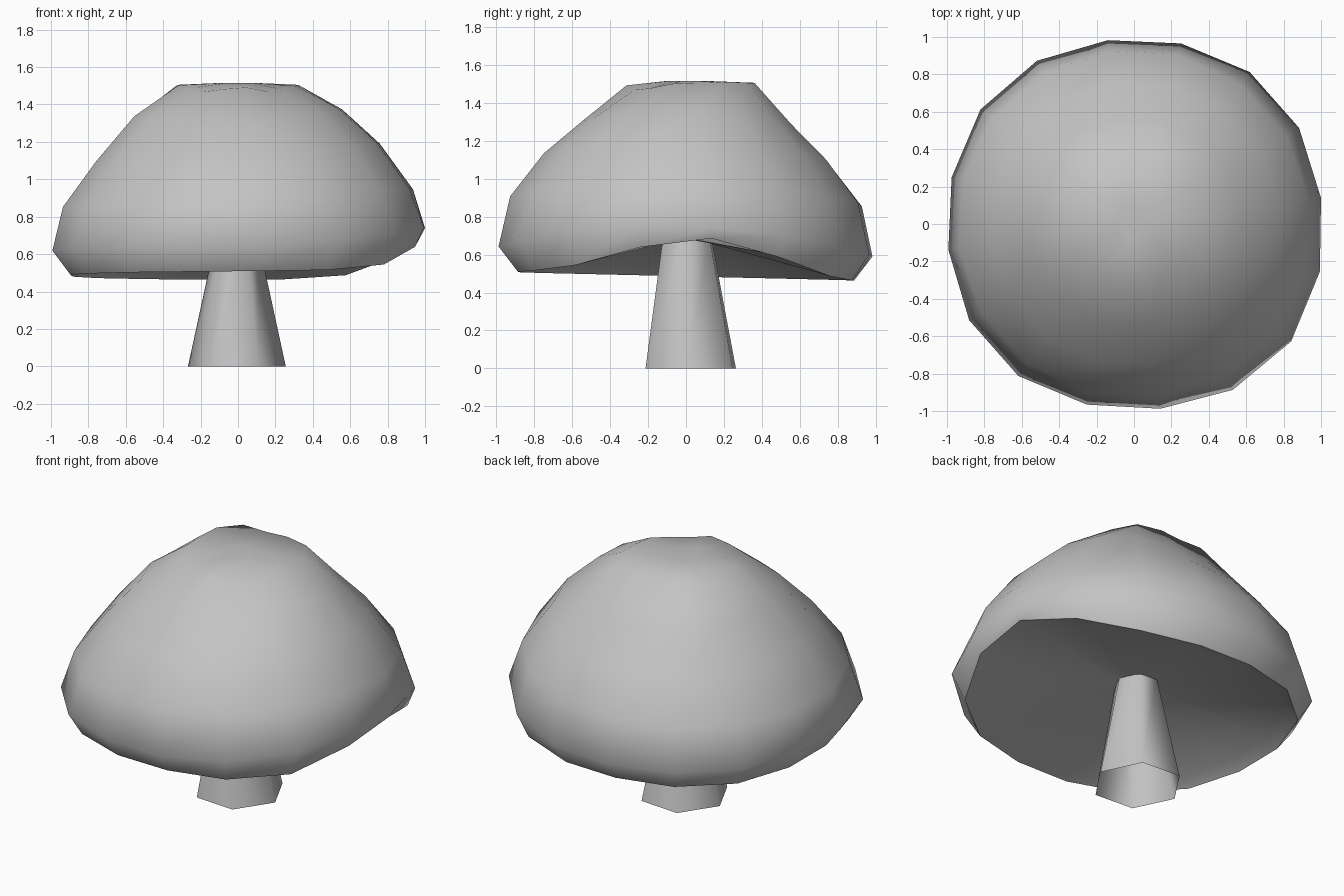
import bpy, bmesh, math

if "Cube" in bpy.data.objects:
    bpy.data.objects.remove(bpy.data.objects["Cube"], do_unlink=True)

SIDES = 16
TURN = math.radians(8)
cos, sin = math.cos, math.sin

# One plain grey for the whole mushroom
grey = bpy.data.materials.new("plain_grey")
grey.use_nodes = True
grey.diffuse_color = (0.55, 0.55, 0.55, 1)
grey.node_tree.nodes["Principled BSDF"].inputs["Base Color"].default_value = (0.55, 0.55, 0.55, 1)


def skin(name, rings, angle, close_start=False, close_end=False):
    """Join rings of points into a shell and shade it smooth."""
    bm = bmesh.new()
    loops = [[bm.verts.new(p) for p in ring] for ring in rings]
    n = len(loops[0])
    for a, b in zip(loops, loops[1:]):
        for i in range(n):
            j = (i + 1) % n
            bm.faces.new((a[i], a[j], b[j], b[i]))
    if close_start:
        bm.faces.new(loops[0][::-1])
    if close_end:
        bm.faces.new(loops[-1])
    mesh = bpy.data.meshes.new(name)
    bm.to_mesh(mesh)
    bm.free()
    mesh.materials.append(grey)
    obj = bpy.data.objects.new(name, mesh)
    bpy.context.collection.objects.link(obj)
    bpy.ops.object.select_all(action="DESELECT")
    obj.select_set(True)
    bpy.context.view_layer.objects.active = obj
    bpy.ops.object.shade_smooth_by_angle(angle=math.radians(angle))


def ring(radius, height):
    """Ring whose radius and height are functions of the angle."""
    angles = [TURN + math.tau * i / SIDES for i in range(SIDES)]
    return [(radius(t) * cos(t), radius(t) * sin(t) * 0.99, height(t)) for t in angles]


def bulge(t):
    """Strength of the bulge toward the front +x corner."""
    return max(0, cos(t + 0.6)) ** 4


def shoulder(t, side=1):
    """Strength of the two diagonal shoulders at the back (or front)."""
    return max(0, side * sin(t)) * abs(sin(2 * t))


def rim_radius(t):
    return 0.925 - 0.025 * cos(4 * t) + 0.075 * max(0, cos(t)) ** 4


def rim_height(t):
    """Height of the lower rim: arched toward +x, dipping at the back."""
    return 0.485 + 0.2 * max(0, cos(t - 0.1)) ** 6 - 0.022 * sin(t) + 0.015 * bulge(t)


def widest_radius(t):
    return 1.015 - 0.015 * cos(4 * t) + 0.025 * bulge(t)


def widest_height(t):
    return 0.615 + 0.13 * max(0, cos(t)) ** 2 - 0.025 * sin(t)


def dome(r, z, lean, saddle=0, back=0, push=0):
    """Dome ring, leaning up toward +x, higher along x than along y."""
    return ring(lambda t: r + push * shoulder(t),
                lambda t: z + lean * cos(t) + saddle * cos(2 * t) + back * sin(t))


# Domed cap, from the rim up to the blunt three-cornered top
cap = [
    ring(rim_radius, rim_height),
    ring(widest_radius, widest_height),
    dome(0.945, 0.89, 0.05, 0.01, -0.02),
    dome(0.765, 1.125, 0.05, 0.02, -0.02, 0.01),
    dome(0.56, 1.322, 0.02, 0.035, -0.01, 0.04),
    ring(lambda t: 0.32 + 0.12 * shoulder(t),
         lambda t: 1.505 - 0.05 * shoulder(t, -1)),
    dome(0.1, 1.515, 0),
]
skin("cap", cap, 80, close_end=True)

# Hollow underside with a lip along the low side of the rim
under = [
    ring(lambda t: 0.1, lambda t: 0.68),
    ring(lambda t: 0.92 * rim_radius(t),
         lambda t: rim_height(t) + 0.01 + 0.04 * max(0, -cos(t)) + 0.01 * max(0, sin(t))),
    ring(rim_radius, rim_height),
]
skin("underside", under, 80, close_start=True)


# Six-sided tapering stem, open at the foot
def stem_ring(rx, ry, y, z):
    angles = [math.radians(56 + 60 * k) for k in range(6)]
    return [(rx * cos(a) - 0.006, y + ry * sin(a), z) for a in angles]


skin("stem", [stem_ring(0.262, 0.265, 0.025, 0), stem_ring(0.112, 0.142, 0.006, 0.69)], 65)
